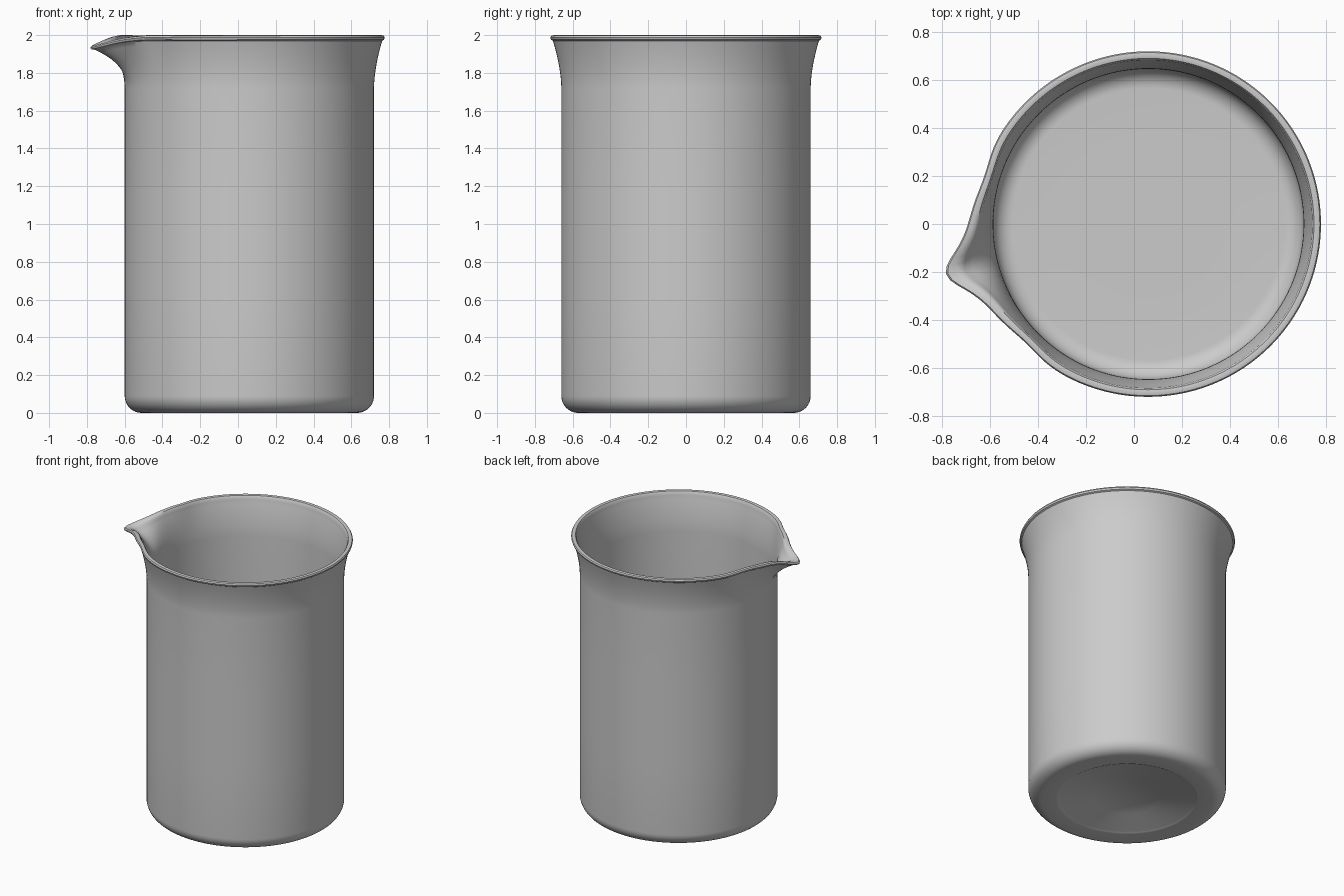
import bpy, bmesh, math

if "Cube" in bpy.data.objects:
    bpy.data.objects.remove(bpy.data.objects["Cube"])

CX, SEGS = 0.06, 180
SPOUT_ANGLE = math.radians(193.8)
FLARE_Z = 1.72


def spout(d):
    """Radial bulge of the pouring lip, d degrees away from its tip."""
    return 0.15 / (1 + (d / 7.5) ** 2) - 0.015 * math.exp(-((d - 30) / 9) ** 2)


def arc(cx, cz, r, a0, a1, n):
    pts = []
    for i in range(n + 1):
        a = math.radians(a0 + (a1 - a0) * i / n)
        pts.append((cx + r * math.cos(a), cz + r * math.sin(a)))
    return pts


def flare(r0, r1, z1, n=10):
    """Curve outwards from the straight wall to the rim."""
    return [(r0 + (r1 - r0) * (i / n) ** 1.7, FLARE_Z + (z1 - FLARE_Z) * i / n)
            for i in range(n + 1)]


# Profile: (radius, height, spout strength), from underside to inner floor
outer = [(0.23, 0.012), (0.235, 0.009), (0.45, 0.009), (0.46, 0.003), (0.475, 0.0)]
outer += arc(0.57, 0.09, 0.09, -90, 0, 10)
outer += [(0.66, 0.6), (0.66, 1.2)] + flare(0.66, 0.703, 1.97)
rim = [(0.713, 1.976, 1.0), (0.717, 1.988, 1.0), (0.712, 1.997, 0.98),
       (0.700, 2.0, 0.88), (0.688, 1.997, 0.78), (0.681, 1.986, 0.72)]
inner = flare(0.645, 0.679, 1.97)[::-1] + [(0.645, 1.2), (0.645, 0.6)]
inner += arc(0.565, 0.105, 0.08, 0, -90, 10) + [(0.3, 0.025)]


def rise(z):
    return max(0.0, (z - FLARE_Z) / (2.0 - FLARE_Z))


profile = [(r, z, min(1, rise(z) ** 2 * 1.15)) for r, z in outer] + rim
profile += [(r, z, 0.72 * min(1, rise(z) ** 2 * 1.15)) for r, z in inner]

# Beaker: turned shell with the rim drawn out and down into a spout
bm = bmesh.new()
rings = []
for r, z, k in profile:
    ring = []
    for i in range(SEGS):
        d = min(i, SEGS - i) * 360 / SEGS
        e = spout(d)
        a = SPOUT_ANGLE + 2 * math.pi * i / SEGS
        rr = r + k * e
        drop = 0.055 * max(0, e) / 0.15 * min(1, rise(z) ** 2 * 1.1)
        ring.append(bm.verts.new((CX + rr * math.cos(a), rr * math.sin(a), z - drop)))
    rings.append(ring)
for lo, hi in zip(rings, rings[1:]):
    for i in range(SEGS):
        j = (i + 1) % SEGS
        bm.faces.new((lo[i], lo[j], hi[j], hi[i]))
# Close the underside and the inner floor
bm.faces.new(rings[0][::-1])
bm.faces.new(rings[-1])
bmesh.ops.recalc_face_normals(bm, faces=bm.faces)

mesh = bpy.data.meshes.new("beaker")
bm.to_mesh(mesh)
bm.free()
beaker = bpy.data.objects.new("beaker", mesh)
bpy.context.collection.objects.link(beaker)
bpy.context.view_layer.objects.active = beaker
beaker.select_set(True)
bpy.ops.object.shade_smooth_by_angle(angle=math.radians(40))
